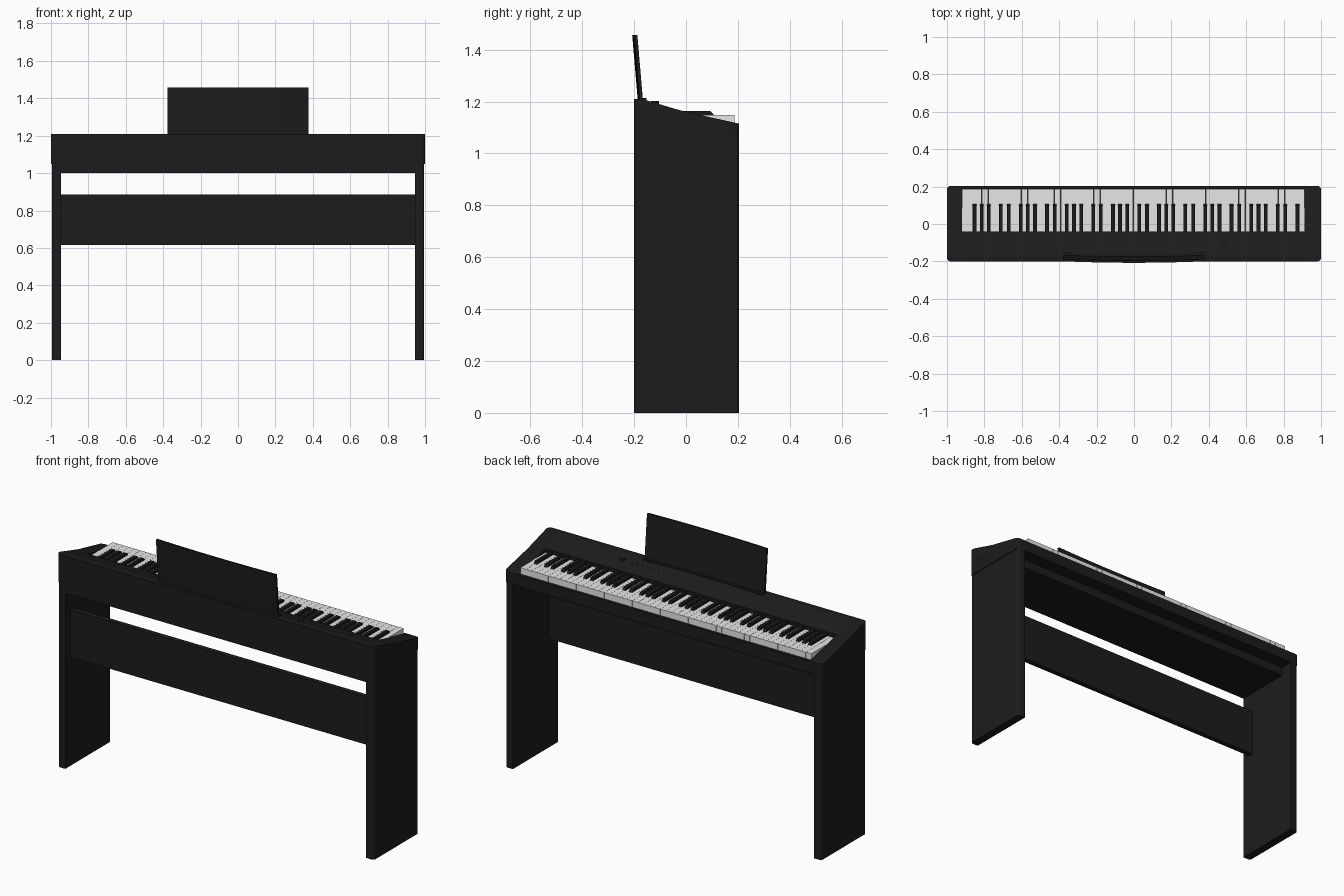
import bpy, bmesh
from mathutils import Vector

old = bpy.data.objects.get("Cube")
if old:
    bpy.data.objects.remove(old, do_unlink=True)


def material(name, value):
    m = bpy.data.materials.new(name)
    m.use_nodes = True
    colour = (value, value, value, 1)
    m.diffuse_color = colour
    m.node_tree.nodes["Principled BSDF"].inputs["Base Color"].default_value = colour
    return m


CASE = material("charcoal case", 0.0115)
BLACK = material("black key", 0.01)
WHITE = material("ivory key", 0.8)


def finish(name, bm, mat, smooth=False):
    bmesh.ops.recalc_face_normals(bm, faces=bm.faces)
    mesh = bpy.data.meshes.new(name)
    bm.to_mesh(mesh)
    bm.free()
    ob = bpy.data.objects.new(name, mesh)
    bpy.context.collection.objects.link(ob)
    mesh.materials.append(mat)
    if smooth:
        bpy.ops.object.select_all(action='DESELECT')
        ob.select_set(True)
        bpy.context.view_layer.objects.active = ob
        bpy.ops.object.shade_smooth_by_angle()
    return ob


def add_prism(bm, outline, axis, lo, hi):
    """Extrude a 2D outline along x (outline is y, z) or z (outline is x, y)."""
    def place(p, t):
        return Vector((t, *p)) if axis == "x" else Vector((*p, t))
    a = [bm.verts.new(place(p, lo)) for p in outline]
    b = [bm.verts.new(place(p, hi)) for p in outline]
    bm.faces.new(a)
    bm.faces.new(b[::-1])
    for i in range(len(a)):
        j = (i + 1) % len(a)
        bm.faces.new((a[i], a[j], b[j], b[i]))


def add_box(bm, x, y, z):
    add_prism(bm, [(y[0], z[0]), (y[1], z[0]), (y[1], z[1]), (y[0], z[1])], "x", *x)


def box(name, x, y, z, mat):
    bm = bmesh.new()
    add_box(bm, x, y, z)
    return finish(name, bm, mat)


def round_corners(bm, x, radius):
    """Round the vertical edges lying on the plane at x."""
    edges = [e for e in bm.edges
             if all(abs(v.co.x - x) < 1e-4 for v in e.verts)
             and abs(e.verts[0].co.y - e.verts[1].co.y) < 1e-4]
    bmesh.ops.bevel(bm, geom=edges, offset=radius, segments=4, profile=0.5, affect='EDGES')


# Case: full-height ends and a notched middle that holds the keys
BASE, REAR, FRONT = 1.05, -0.2, 0.204
KEY_LEFT, KEY_RIGHT = 0.912, -0.92
back_top = [(REAR, BASE), (REAR, 1.21), (-0.17, 1.21)]
end_profile = back_top + [(-0.05, 1.174), (0.0, 1.16), (FRONT, 1.115), (FRONT, BASE)]
middle_profile = back_top + [(-0.04, 1.171), (-0.04, 1.1), (0.19, 1.1),
                             (0.19, 1.115), (FRONT, 1.114), (FRONT, BASE)]
for name, outer, inner in (("left_case_end", 1, KEY_LEFT), ("right_case_end", -1, KEY_RIGHT)):
    bm = bmesh.new()
    add_prism(bm, end_profile, "x", inner, outer)
    round_corners(bm, outer, 0.02)
    finish(name, bm, CASE, True)
bm = bmesh.new()
add_prism(bm, middle_profile, "x", KEY_RIGHT, KEY_LEFT)
finish("case_middle", bm, CASE)

# Stand: side panels, the tray under the case and the cross panel
for side, name in ((1, "left_leg"), (-1, "right_leg")):
    bm = bmesh.new()
    add_box(bm, (side * 0.947, side * 0.995), (REAR, FRONT), (0, BASE))
    round_corners(bm, side * 0.995, 0.015)
    finish(name, bm, CASE, True)
INNER = (-0.947, 0.947)
box("stand_tray", INNER, (REAR, 0.13), (1.0, BASE), CASE)
box("cross_panel", INNER, (-0.152, -0.122), (0.617, 0.887), CASE)

# Keys: 52 white ones starting at the bass end, black ones over their joints
COUNT = 52
pitch = (KEY_LEFT - KEY_RIGHT) / COUNT
whites, blacks = bmesh.new(), bmesh.new()
black_profile = [(-0.04, 1.12), (-0.04, 1.163), (0.095, 1.163), (0.106, 1.15), (0.106, 1.12)]
for i in range(COUNT):
    x = KEY_LEFT - i * pitch
    add_box(whites, (x - pitch + 0.0004, x - 0.0004), (-0.04, 0.187), (1.101, 1.149))
    note = "ABCDEFG"[i % 7]
    if note not in "BE" and i < COUNT - 1:
        shift = {"C": 0.003, "F": 0.003, "D": -0.003, "A": -0.003}.get(note, 0)
        centre = x - pitch + shift
        add_prism(blacks, black_profile, "x", centre - 0.0098, centre + 0.0098)
finish("white_keys", whites, WHITE)
finish("black_keys", blacks, BLACK)

# Music rest: a gently bowed board leaning back, with a ledge at its foot
HALF, STEPS = 0.377, 16
xs = [HALF * (2 * i / STEPS - 1) for i in range(STEPS + 1)]


def bow(x):
    return -0.008 * (1 - (x / HALF) ** 2)


bm = bmesh.new()
outline = [(x, -0.178 + bow(x)) for x in xs] + [(x, -0.166 + bow(x)) for x in xs[::-1]]
add_prism(bm, outline, "z", 1.205, 1.457)
for v in bm.verts:
    v.co.y -= 0.085 * (v.co.z - 1.205)
finish("music_rest", bm, CASE, True)
bm = bmesh.new()
outline = [(x, -0.178 + bow(x)) for x in xs] + [(x, -0.152 + bow(x)) for x in xs[::-1]]
add_prism(bm, outline, "z", 1.2, 1.213)
finish("music_rest_ledge", bm, CASE, True)


# Controls on the sloping panel
def control(name, x, y, radius, rise):
    bm = bmesh.new()
    bmesh.ops.create_cone(bm, cap_ends=True, segments=20, radius1=radius, radius2=radius,
                          depth=rise * 2)
    height = 1.21 - (y + 0.17) * 0.3
    bmesh.ops.translate(bm, verts=bm.verts, vec=(x, y, height))
    finish(name, bm, CASE, True)


control("volume_knob", 0.48, -0.12, 0.015, 0.007)
for i in range(7):
    control(f"panel_button_{i + 1}", 0.22 + i * 0.033, -0.115, 0.004, 0.002)

# Socket plate with round sockets on the left end
box("socket_plate", (0.998, 1.0006), (-0.158, -0.035), (1.114, 1.146), CASE)
for i, y in enumerate((-0.14, -0.1, -0.055)):
    bm = bmesh.new()
    bmesh.ops.create_cone(bm, cap_ends=True, segments=16, radius1=0.006, radius2=0.006, depth=0.002)
    for v in bm.verts:
        v.co = Vector((1.0 + v.co.z, y + v.co.x, 1.13 + v.co.y))
    finish(f"socket_{i + 1}", bm, BLACK, True)
